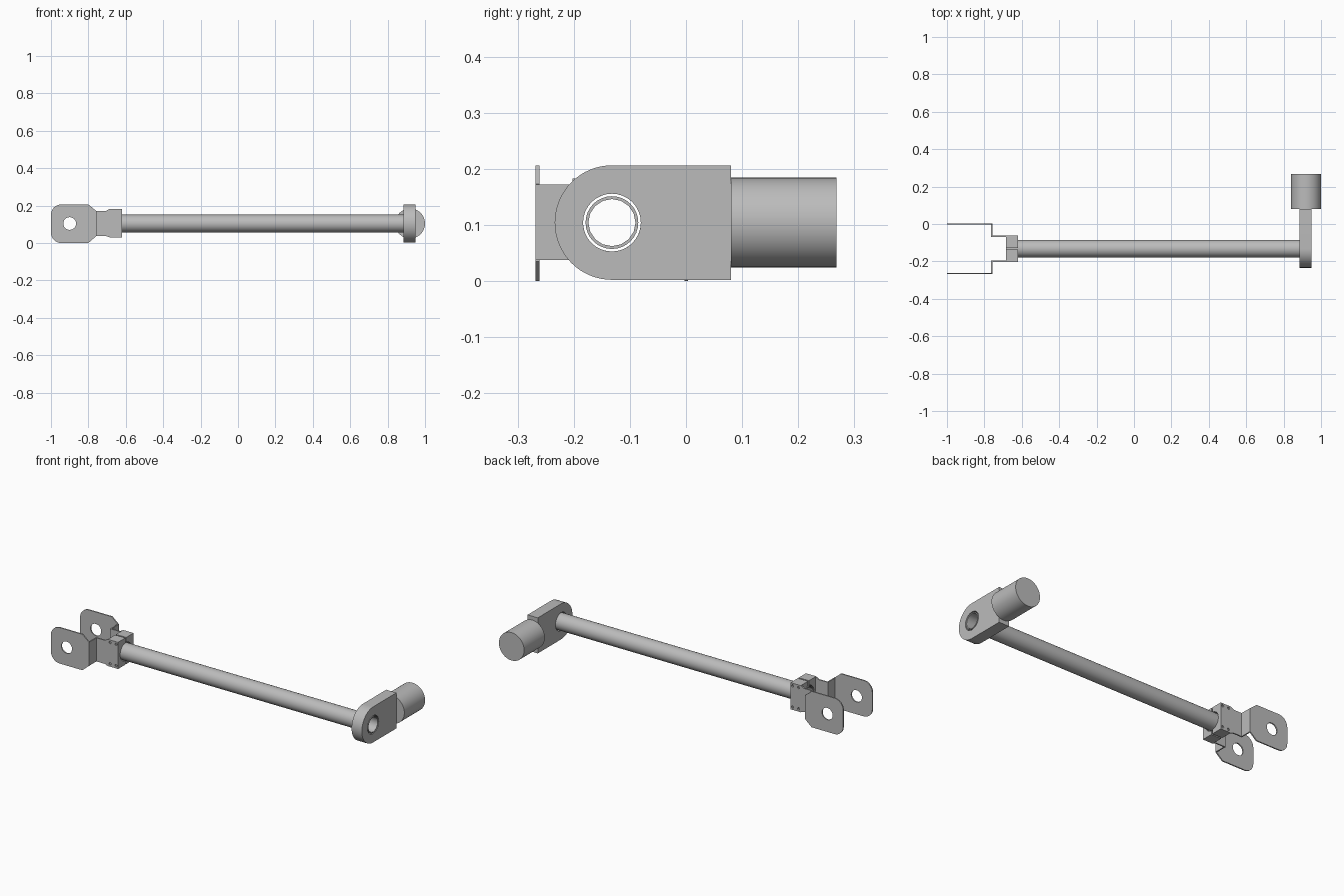
import bpy, bmesh, math

cube = bpy.data.objects.get("Cube")
if cube:
    bpy.data.objects.remove(cube, do_unlink=True)

steel = bpy.data.materials.new("grey steel")
steel.use_nodes = True
GREY = (0.5, 0.5, 0.5, 1)
steel.diffuse_color = GREY
steel.node_tree.nodes["Principled BSDF"].inputs["Base Color"].default_value = GREY

MID_Y, MID_Z = -0.132, 0.104   # rod axis
SHEET = 0.007                  # bracket sheet thickness


def arc(u, v, r, start=0, end=360, n=32):
    """Points on an arc; a full circle leaves out its repeated last point."""
    count = n if end - start == 360 else n + 1
    angles = [math.radians(start + (end - start) * i / n) for i in range(count)]
    return [(u + r * math.cos(a), v + r * math.sin(a)) for a in angles]


def rect(u0, u1, v0, v1):
    return [(u0, v0), (u1, v0), (u1, v1), (u0, v1)]


def prism(name, axis, lo, hi, outline, holes=()):
    """Extrude an outline with holes along x (in yz) or along y (in xz)."""
    curve = bpy.data.curves.new(name, 'CURVE')
    curve.dimensions, curve.fill_mode = '2D', 'BOTH'
    curve.extrude = (hi - lo) / 2
    for loop in [outline, *holes]:
        spline = curve.splines.new('POLY')
        spline.points.add(len(loop) - 1)
        for point, (u, v) in zip(spline.points, loop):
            point.co = (u, v, 0, 1)
        spline.use_cyclic_u = True
    obj = bpy.data.objects.new(name, curve)
    bpy.context.collection.objects.link(obj)
    bpy.ops.object.select_all(action='DESELECT')
    obj.select_set(True)
    bpy.context.view_layer.objects.active = obj
    bpy.ops.object.convert(target='MESH')
    obj = bpy.context.object
    obj.name = name
    bm = bmesh.new()
    bm.from_mesh(obj.data)
    for vert in bm.verts:
        u, v, w = vert.co
        w += (lo + hi) / 2
        vert.co = (w, u, v) if axis == 'x' else (u, w, v)
    bmesh.ops.remove_doubles(bm, verts=bm.verts, dist=1e-5)
    bmesh.ops.recalc_face_normals(bm, faces=bm.faces)
    bm.to_mesh(obj.data)
    bm.free()
    obj.data.materials.clear()
    obj.data.materials.append(steel)
    bpy.ops.object.shade_smooth_by_angle(angle=math.radians(32))
    return obj


# Hollow rod
prism("rod_tube", 'x', -0.685, 0.95, arc(MID_Y, MID_Z, 0.047),
      [arc(MID_Y, MID_Z, 0.042, n=16)])

# End lug with round nose and rod bore
prism("end_lug", 'x', 0.885, 0.95,
      [(0.08, 0.002), (0.08, 0.206)] + arc(MID_Y, MID_Z, 0.102, 90, 270),
      [arc(MID_Y, MID_Z, 0.0515)])

# Solid pin on the lug
prism("end_pin", 'y', 0.08, 0.268, arc(0.92, MID_Z, 0.08, n=48))

# Outlines of the bracket sheets
ear = ([(-0.80, 0.0), (-0.76, 0.035), (-0.76, 0.173), (-0.80, 0.206)]
       + arc(-0.945, 0.151, 0.055, 90, 180, 8) + arc(-0.945, 0.055, 0.055, 180, 270, 8))
cheek = [(-0.764, 0.037), (-0.705, 0.037), (-0.685, 0.03), (-0.62, 0.03),
         (-0.62, 0.183), (-0.685, 0.183), (-0.705, 0.172), (-0.764, 0.172)]
bolts = [arc(x, z, 0.007, n=12) for x in (-0.671, -0.633) for z in (0.046, 0.168)]

# Two mirrored halves of the fork bracket and clamp
for side, s in (("front", -1), ("back", 1)):
    def span(a, b):
        return sorted((MID_Y + s * a, MID_Y + s * b))

    prism(side + "_ear", 'y', *span(0.136 - SHEET, 0.136), ear,
          [arc(-0.90, MID_Z, 0.034, n=24)])
    prism(side + "_step", 'x', -0.764, -0.764 + SHEET,
          rect(*span(0.07 - SHEET, 0.136), 0.037, 0.172))
    prism(side + "_cheek", 'y', *span(0.07 - SHEET, 0.07), cheek, bolts)
    # Clamp block with half-round seat
    seat = [(MID_Y + s * max(u, 0.004), MID_Z + v)
            for u, v in arc(0, 0, 0.0515, -90, 90, 20)]
    prism(side + "_clamp_block", 'x', -0.685, -0.62,
          [(MID_Y + s * u, z) for u, z in
           ((0.004, 0.03), (0.07 - SHEET, 0.03), (0.07 - SHEET, 0.183), (0.004, 0.183))]
          + seat[::-1])
